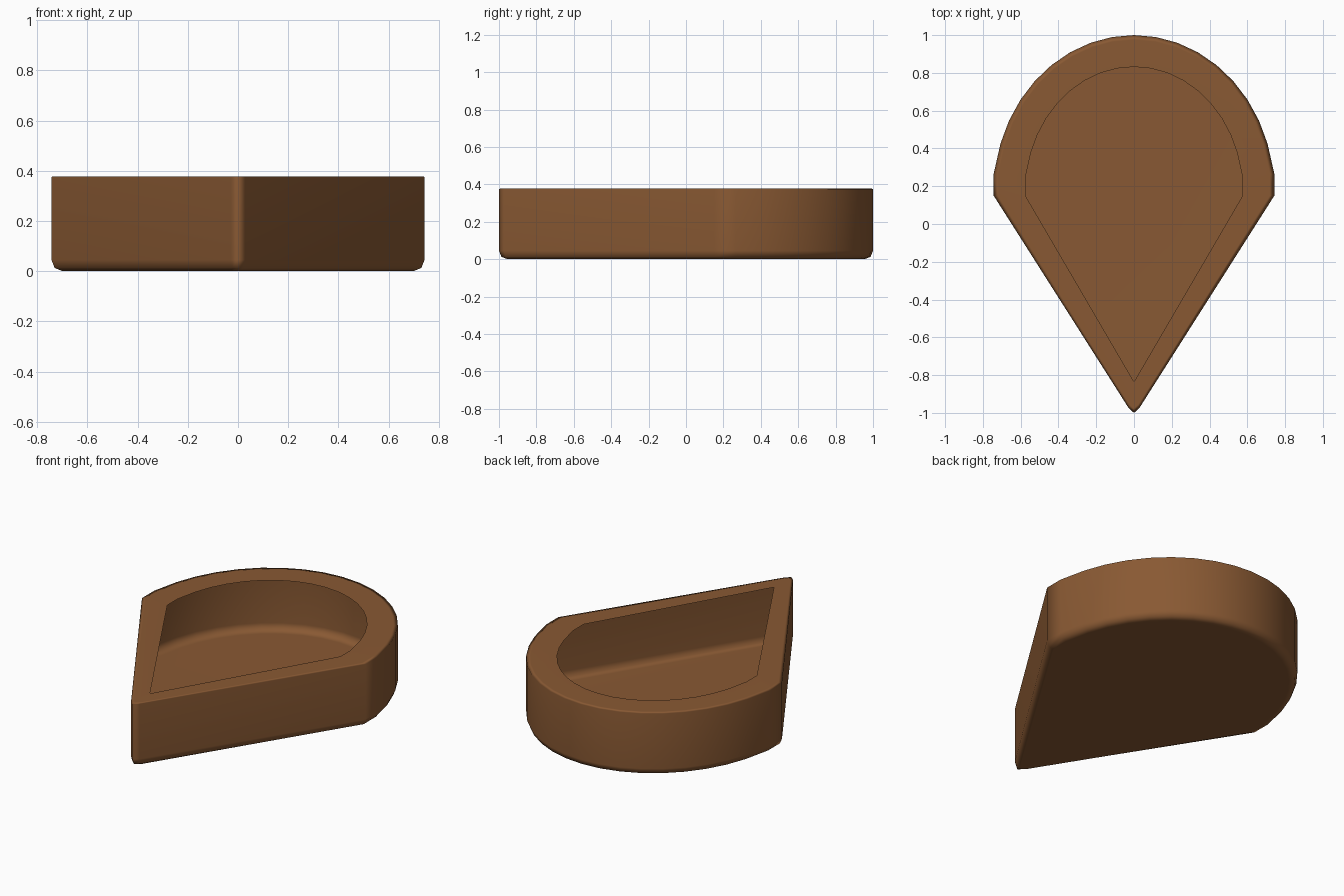
import bpy, bmesh, math

if "Cube" in bpy.data.objects:
    bpy.data.objects.remove(bpy.data.objects["Cube"])

CY = 0.17  # widest line of the teardrop


def outline(d, tip):
    """Teardrop loop inset by d; tip is the half width of the blunted point."""
    rx, ry = 0.743 - d, 0.83 - d
    right = [(tip, -1 + d + tip * 0.9), (rx, CY - 0.02), (rx, CY + 0.115 * ry)]
    right += [(rx * math.sin(math.radians(a)), CY + ry * math.cos(math.radians(a)))
              for a in range(72, 0, -9)]
    left = [(-x, y) for x, y in reversed(right)]
    return [(0, -1 + d)] + right + [(0, CY + ry)] + left


# hollow shell with an overhanging rim: inset, height, tip half width
section = [
    (0.045, 0.0, 0.022), (0.013, 0.013, 0.026), (0.0, 0.045, 0.028),  # rounded foot
    (0.0, 0.376, 0.028),                                              # wall
    (0.025, 0.378, 0.024), (0.168, 0.378, 0.004),                     # soft lip, rim
]

bm = bmesh.new()
rings = [[bm.verts.new((x, y, z)) for x, y in outline(d, t)] for d, z, t in section]
n = len(rings[0])
for a, b in zip(rings, rings[1:]):
    for i in range(n):
        j = (i + 1) % n
        bm.faces.new((a[i], a[j], b[j], b[i]))
bm.faces.new(rings[0][::-1])   # floor
for f in bm.faces:
    f.smooth = True

mesh = bpy.data.meshes.new("teardrop_tray")
bm.to_mesh(mesh)
bm.free()
tray = bpy.data.objects.new("teardrop_tray", mesh)
bpy.context.collection.objects.link(tray)

brown = bpy.data.materials.new("warm brown")
brown.diffuse_color = (0.25, 0.1, 0.033, 1)
brown.use_nodes = True
brown.node_tree.nodes["Principled BSDF"].inputs["Base Color"].default_value = brown.diffuse_color
mesh.materials.append(brown)

# keep large faces flat while the rounded edges stay soft
tray.modifiers.new("flat_faces", 'WEIGHTED_NORMAL')
